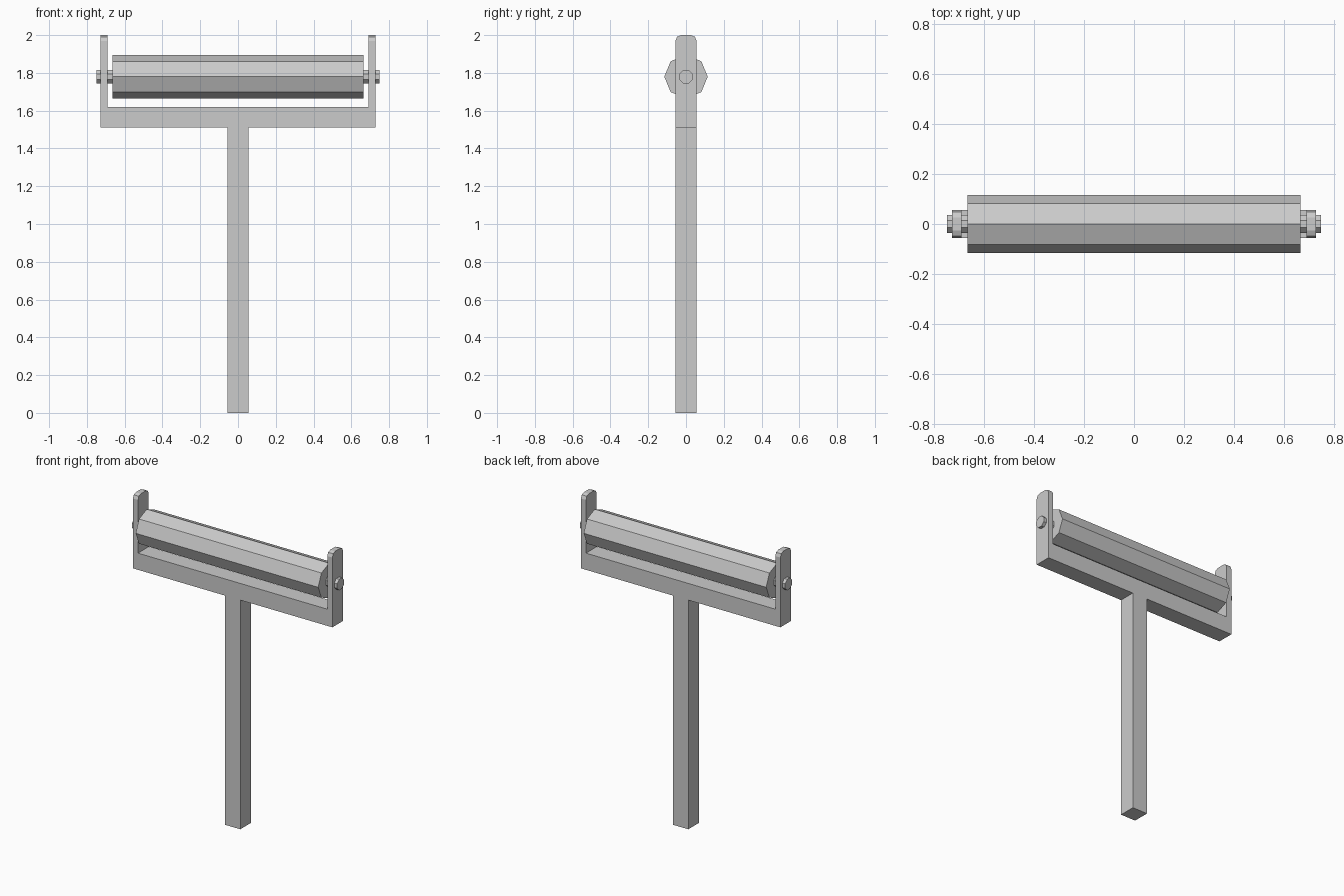
import bpy, bmesh, math
from mathutils import Matrix

cube = bpy.data.objects.get("Cube")
if cube:
    bpy.data.objects.remove(cube)

grey = bpy.data.materials.new("plain grey")
grey.use_nodes = True
colour = (0.6, 0.6, 0.6, 1)
grey.diffuse_color = colour
grey.node_tree.nodes["Principled BSDF"].inputs["Base Color"].default_value = colour

HALF = 0.056        # half thickness of the frame
AXLE_Z = 1.78


def finish(name, bm):
    bmesh.ops.recalc_face_normals(bm, faces=bm.faces)
    mesh = bpy.data.meshes.new(name)
    bm.to_mesh(mesh)
    bm.free()
    mesh.materials.append(grey)
    bpy.context.collection.objects.link(bpy.data.objects.new(name, mesh))


def rod(name, sides, radius, length, turn=0):
    """Prism lying along x at the axle height."""
    bm = bmesh.new()
    place = (Matrix.Translation((0, 0, AXLE_Z)) @ Matrix.Rotation(math.pi / 2, 4, 'Y')
             @ Matrix.Rotation(turn, 4, 'Z'))
    bmesh.ops.create_cone(bm, cap_ends=True, segments=sides, radius1=radius,
                          radius2=radius, depth=length, matrix=place)
    finish(name, bm)


# Frame: handle, crossbar and two uprights as one extruded outline
half_outline = [(HALF, 0), (HALF, 1.51), (0.727, 1.51), (0.727, 2),
                (0.69, 2), (0.69, 1.62)]
outline = half_outline + [(-x, z) for x, z in reversed(half_outline)]
bm = bmesh.new()
face = bm.faces.new([bm.verts.new((x, -HALF, z)) for x, z in outline])
back = bmesh.ops.extrude_face_region(bm, geom=[face])["geom"]
bmesh.ops.translate(bm, vec=(0, 2 * HALF, 0),
                    verts=[v for v in back if isinstance(v, bmesh.types.BMVert)])

# Rounded upper corners of the uprights
corners = [e for e in bm.edges if all(v.co.z > 1.99 for v in e.verts)
           and abs(e.verts[0].co.y - e.verts[1].co.y) < 0.01]
bmesh.ops.bevel(bm, geom=corners, offset=0.03, segments=2, profile=0.5,
                affect='EDGES')
finish("fork_frame", bm)

# Eight-sided roller and the axle through it
rod("roller", 8, 0.115, 1.33)
rod("axle", 8, 0.039, 1.496, math.pi / 8)
